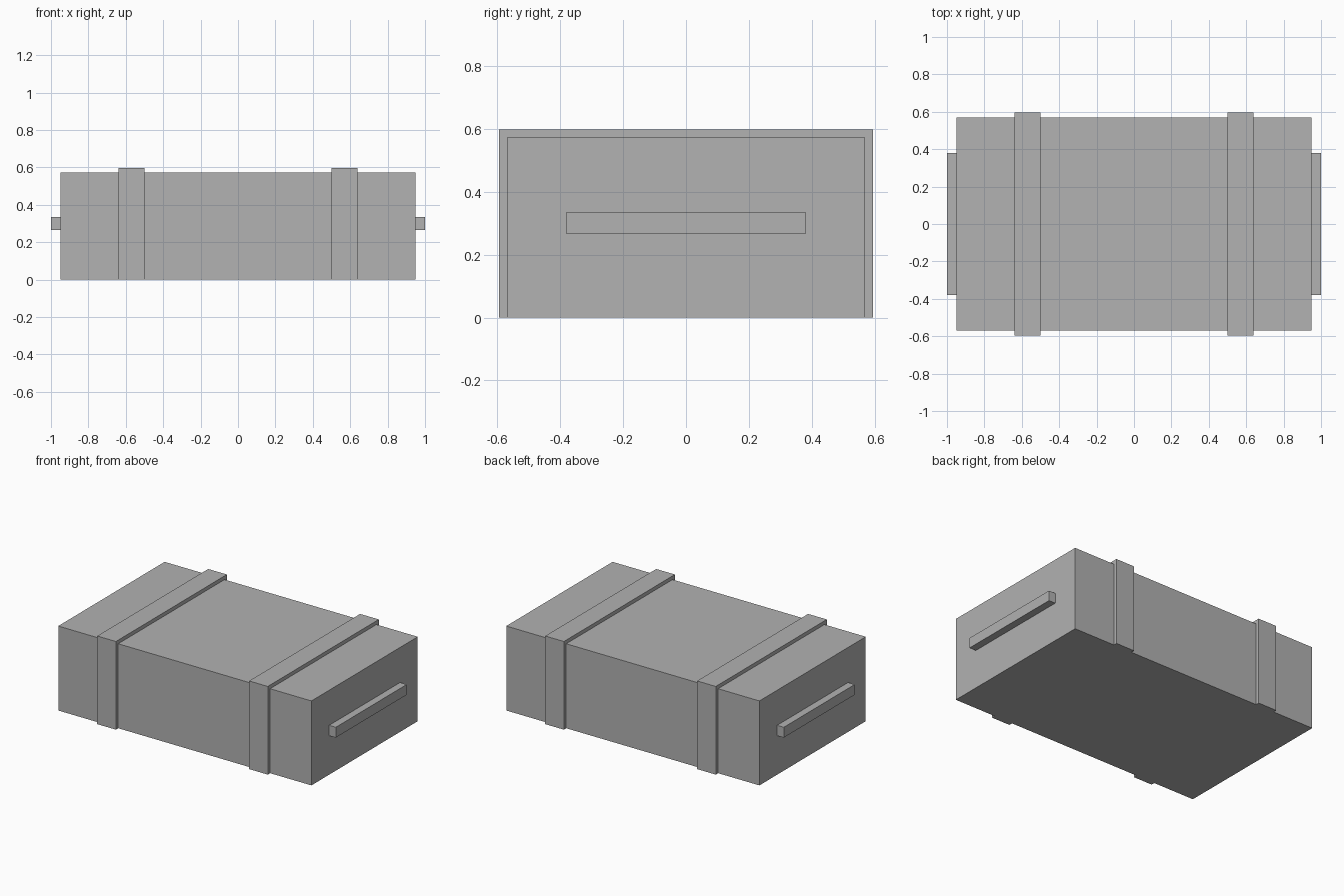
import bpy
import bmesh
from mathutils import Vector

cube = bpy.data.objects.get("Cube")
if cube:
    bpy.data.objects.remove(cube, do_unlink=True)

# Single flat colour
grey = bpy.data.materials.new("plain grey")
grey.use_nodes = True
GREY = (0.445, 0.445, 0.445, 1)
grey.diffuse_color = GREY
grey.node_tree.nodes["Principled BSDF"].inputs["Base Color"].default_value = GREY

HALF_LENGTH, HALF_WIDTH, HEIGHT = 0.95, 0.57, 0.573
STRAP = 0.025


def finish(name, bm):
    bmesh.ops.recalc_face_normals(bm, faces=bm.faces)
    mesh = bpy.data.meshes.new(name)
    bm.to_mesh(mesh)
    bm.free()
    mesh.materials.append(grey)
    obj = bpy.data.objects.new(name, mesh)
    bpy.context.collection.objects.link(obj)
    return obj


def box(name, low, high):
    low, high = Vector(low), Vector(high)
    bm = bmesh.new()
    bmesh.ops.create_cube(bm, size=1)
    bmesh.ops.scale(bm, vec=high - low, verts=bm.verts)
    bmesh.ops.translate(bm, vec=(low + high) / 2, verts=bm.verts)
    return finish(name, bm)


def strap(name, x0, x1):
    # Arch profile wrapped over the crate, open underneath
    wo, ho = HALF_WIDTH + STRAP, HEIGHT + STRAP
    profile = [(-wo, 0), (-wo, ho), (wo, ho), (wo, 0),
               (HALF_WIDTH, 0), (HALF_WIDTH, HEIGHT),
               (-HALF_WIDTH, HEIGHT), (-HALF_WIDTH, 0)]
    bm = bmesh.new()
    face = bm.faces.new([bm.verts.new((x0, y, z)) for y, z in profile])
    result = bmesh.ops.extrude_face_region(bm, geom=[face], use_keep_orig=True)
    moved = [g for g in result["geom"] if isinstance(g, bmesh.types.BMVert)]
    bmesh.ops.translate(bm, vec=(x1 - x0, 0, 0), verts=moved)
    return finish(name, bm)


# Crate body
box("crate_body", (-HALF_LENGTH, -HALF_WIDTH, 0), (HALF_LENGTH, HALF_WIDTH, HEIGHT))

# Straps and end handles on both sides
for side, sign in (("left", 1), ("right", -1)):
    x0, x1 = sorted((sign * 0.5, sign * 0.64))
    strap(side + "_strap", x0, x1)
    x0, x1 = sorted((sign * HALF_LENGTH, sign))
    box(side + "_handle", (x0, -0.38, 0.265), (x1, 0.38, 0.335))
